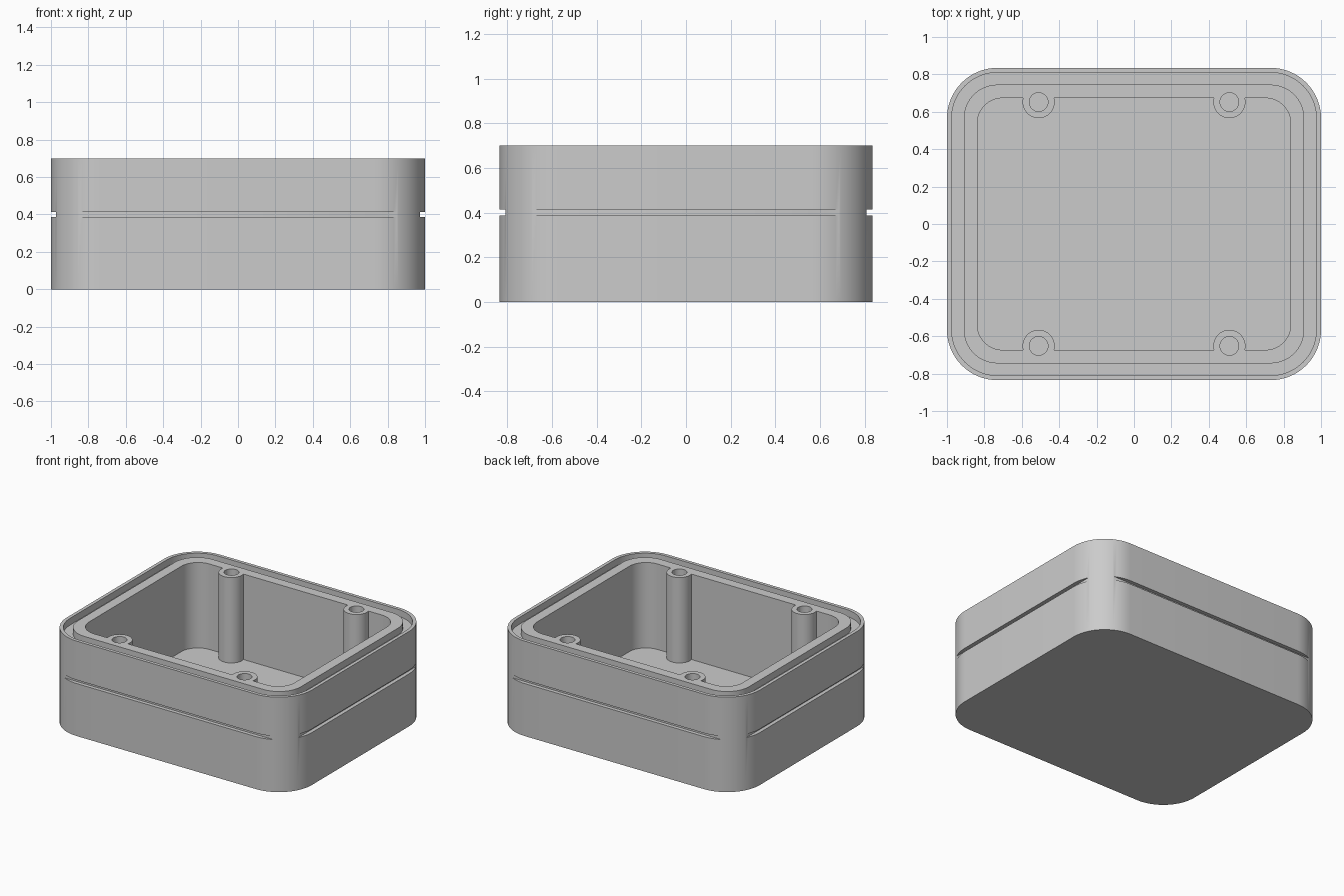
import bpy, bmesh, math

if "Cube" in bpy.data.objects:
    bpy.data.objects.remove(bpy.data.objects["Cube"])

HX, HY, H, R = 1.0, 0.835, 0.70, 0.27   # half sizes, height, corner radius
FLOOR = 0.07
SEG = 16


def rounded_ring(bm, inset, z, r):
    """Ring of vertices along a rounded rectangle, inset from the outer wall."""
    cx, cy = HX - inset - r, HY - inset - r
    verts = []
    for q, (sx, sy) in enumerate([(1, 1), (-1, 1), (-1, -1), (1, -1)]):
        for i in range(SEG + 1):
            a = (q + i / SEG) * math.pi / 2
            verts.append(bm.verts.new((sx * cx + r * math.cos(a), sy * cy + r * math.sin(a), z)))
    return verts


def to_object(bm, name):
    bmesh.ops.recalc_face_normals(bm, faces=bm.faces)
    mesh = bpy.data.meshes.new(name)
    bm.to_mesh(mesh)
    bm.free()
    obj = bpy.data.objects.new(name, mesh)
    bpy.context.collection.objects.link(obj)
    return obj


def loft(name, sections):
    """Closed solid through rounded rings given as (inset, z, radius)."""
    bm = bmesh.new()
    rings = [rounded_ring(bm, *s) for s in sections]
    for a, b in zip(rings, rings[1:]):
        for i in range(len(a)):
            j = (i + 1) % len(a)
            bm.faces.new((a[i], a[j], b[j], b[i]))
    bm.faces.new(rings[0][::-1])
    bm.faces.new(rings[-1])
    return to_object(bm, name)


def cylinder(name, x, y, r, z0, z1):
    bm = bmesh.new()
    bmesh.ops.create_cone(bm, cap_ends=True, segments=40, radius1=r, radius2=r, depth=z1 - z0)
    bmesh.ops.translate(bm, verts=bm.verts, vec=(x, y, (z0 + z1) / 2))
    return to_object(bm, name)


def box(name, centre, size):
    bm = bmesh.new()
    bmesh.ops.create_cube(bm, size=1)
    bmesh.ops.scale(bm, verts=bm.verts, vec=size)
    bmesh.ops.translate(bm, verts=bm.verts, vec=centre)
    return to_object(bm, name)


def cut(target, cutter):
    """Subtract the cutter from the target, then remove the cutter."""
    mod = target.modifiers.new("cut", 'BOOLEAN')
    mod.operation, mod.solver, mod.object = 'DIFFERENCE', 'EXACT', cutter
    bpy.context.view_layer.objects.active = target
    bpy.ops.object.modifier_apply(modifier=mod.name)
    bpy.data.objects.remove(cutter)


# Solid body with a thin outer lip and a seal groove around the rim
body = loft("enclosure_body", [
    (0, 0, R), (0, H, R),
    (0.025, H, 0.245), (0.025, H - 0.05, 0.245),
    (0.09, H - 0.05, 0.18), (0.09, H, 0.18),
])

# Cavity, leaving the four screw posts standing against the long walls
posts = [(sx * 0.51, sy * 0.652) for sx in (-1, 1) for sy in (-1, 1)]
cavity = loft("cavity_cutter", [(0.162, FLOOR, 0.135), (0.162, H + 0.1, 0.135)])
for x, y in posts:
    cut(cavity, cylinder("post_cutter", x, y, 0.086, 0, H + 0.2))
cut(body, cavity)

# Screw holes in the posts
for x, y in posts:
    cut(body, cylinder("hole_cutter", x, y, 0.05, 0.2, H + 0.1))

# Shallow decorative slots on all four sides
for s in (-1, 1):
    cut(body, box("slot_cutter", (0, s * (HY - 0.028 + 0.1), 0.40), (1.9, 0.2, 0.026)))
    cut(body, box("slot_cutter", (s * (HX - 0.028 + 0.1), 0, 0.40), (0.2, 1.57, 0.026)))

# Plain grey plastic
grey = bpy.data.materials.new("grey plastic")
grey.diffuse_color = (0.6, 0.6, 0.6, 1)
grey.use_nodes = True
grey.node_tree.nodes["Principled BSDF"].inputs["Base Color"].default_value = grey.diffuse_color
body.data.materials.clear()
body.data.materials.append(grey)

bpy.ops.object.select_all(action='DESELECT')
body.select_set(True)
bpy.context.view_layer.objects.active = body
bpy.ops.object.shade_smooth_by_angle(angle=math.radians(30))
